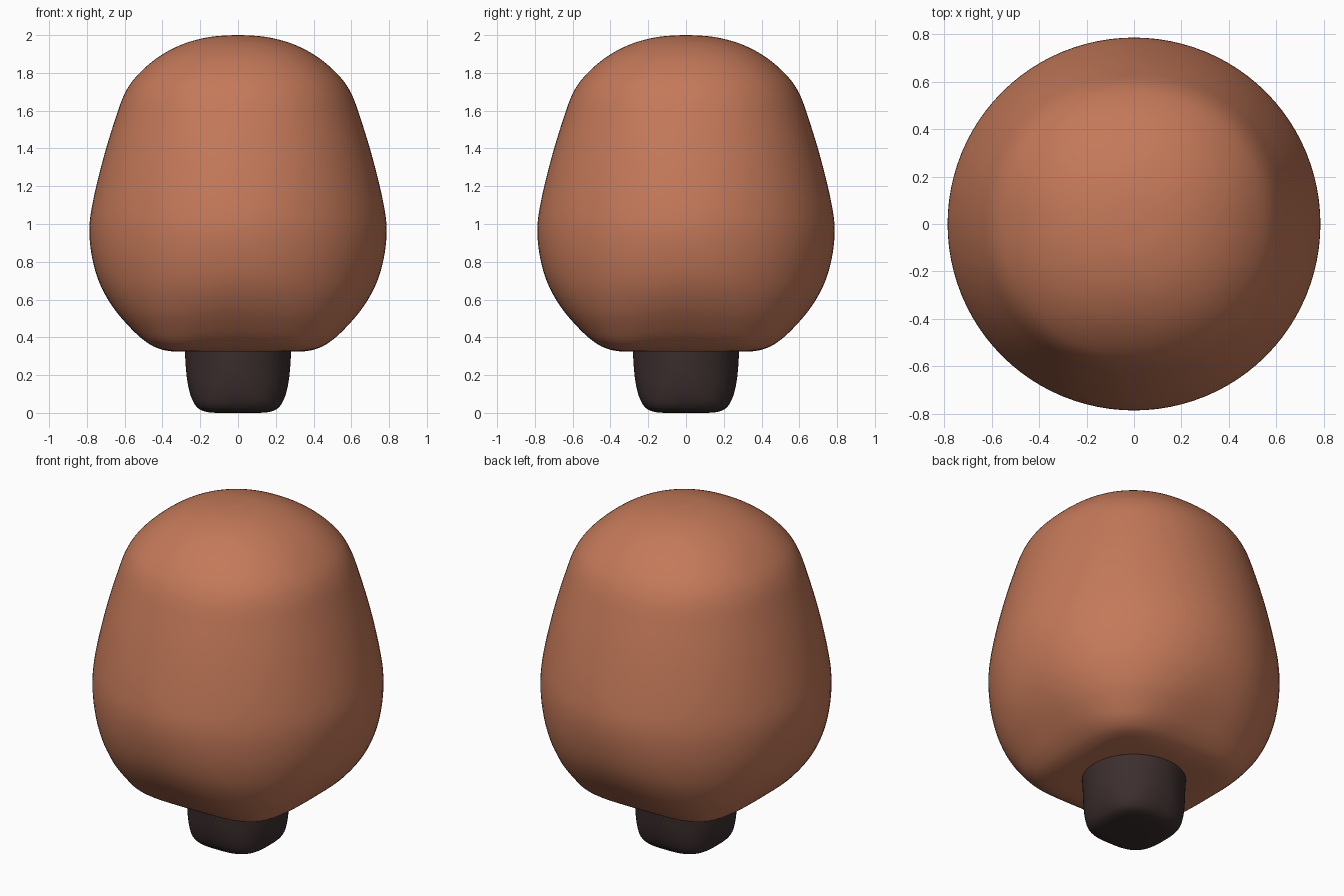
import bpy, bmesh
from math import sin, cos, pi

if "Cube" in bpy.data.objects:
    bpy.data.objects.remove(bpy.data.objects["Cube"])

SEGMENTS = 96
STEPS = 6


def smooth_profile(points):
    """Catmull-Rom curve through (radius, height, squareness) points."""
    out = []
    n = len(points)
    for i in range(n - 1):
        a, b, c, d = (points[min(max(i + k, 0), n - 1)] for k in (-1, 0, 1, 2))
        for s in range(STEPS):
            t = s / STEPS
            out.append([0.5 * (2 * q + (r - p) * t + (2 * p - 5 * q + 4 * r - w) * t * t
                               + (3 * q - p - 3 * r + w) * t ** 3)
                        for p, q, r, w in zip(a, b, c, d)])
    out.append(points[-1])
    return out


def rounded_body(name, points, color, cap_start, cap_end):
    """Skin of rounded-square rings along a profile."""
    bm = bmesh.new()
    rings = []
    for r, z, p in smooth_profile(points):
        ring = []
        for i in range(SEGMENTS):
            a = 2 * pi * i / SEGMENTS
            k = r / (abs(cos(a)) ** p + abs(sin(a)) ** p) ** (1 / p)
            ring.append(bm.verts.new((k * cos(a), k * sin(a), z)))
        rings.append(ring)
    for lo, hi in zip(rings, rings[1:]):
        for i in range(SEGMENTS):
            j = (i + 1) % SEGMENTS
            bm.faces.new((lo[i], lo[j], hi[j], hi[i]))
    for wanted, ring in ((cap_start, rings[0]), (cap_end, rings[-1])):
        if wanted:
            bm.faces.new(ring)
    bmesh.ops.recalc_face_normals(bm, faces=bm.faces)
    for f in bm.faces:
        f.smooth = True
    mesh = bpy.data.meshes.new(name)
    bm.to_mesh(mesh)
    bm.free()
    ob = bpy.data.objects.new(name, mesh)
    bpy.context.collection.objects.link(ob)
    mat = bpy.data.materials.new(name + "_material")
    mat.diffuse_color = color
    mat.use_nodes = True
    mat.node_tree.nodes["Principled BSDF"].inputs["Base Color"].default_value = mat.diffuse_color
    mesh.materials.append(mat)


# Foliage: flat squarish underside, round belly, softly squared dome
rounded_body("foliage", [
    (0.27, 0.325, 2.1), (0.34, 0.325, 3.6), (0.405, 0.336, 4.6), (0.47, 0.365, 4.0),
    (0.55, 0.43, 3.1), (0.655, 0.55, 2.5), (0.73, 0.68, 2.2), (0.772, 0.82, 2.07),
    (0.787, 0.97, 2.0), (0.768, 1.12, 2.0), (0.715, 1.34, 2.05), (0.655, 1.54, 2.1),
    (0.60, 1.69, 2.15), (0.53, 1.79, 2.2), (0.42, 1.885, 2.2), (0.29, 1.953, 2.15),
    (0.15, 1.99, 2.1), (0.02, 2.0, 2.0)], (0.55, 0.19, 0.10, 1), False, True)

# Trunk: short round stub with a squarer foot
rounded_body("trunk", [
    (0.02, 0.0, 2.6), (0.13, 0.001, 3.0), (0.19, 0.012, 3.1), (0.225, 0.04, 2.8),
    (0.25, 0.09, 2.4), (0.267, 0.16, 2.15), (0.277, 0.25, 2.0),
    (0.281, 0.33, 2.0)], (0.045, 0.027, 0.027, 1), True, False)
